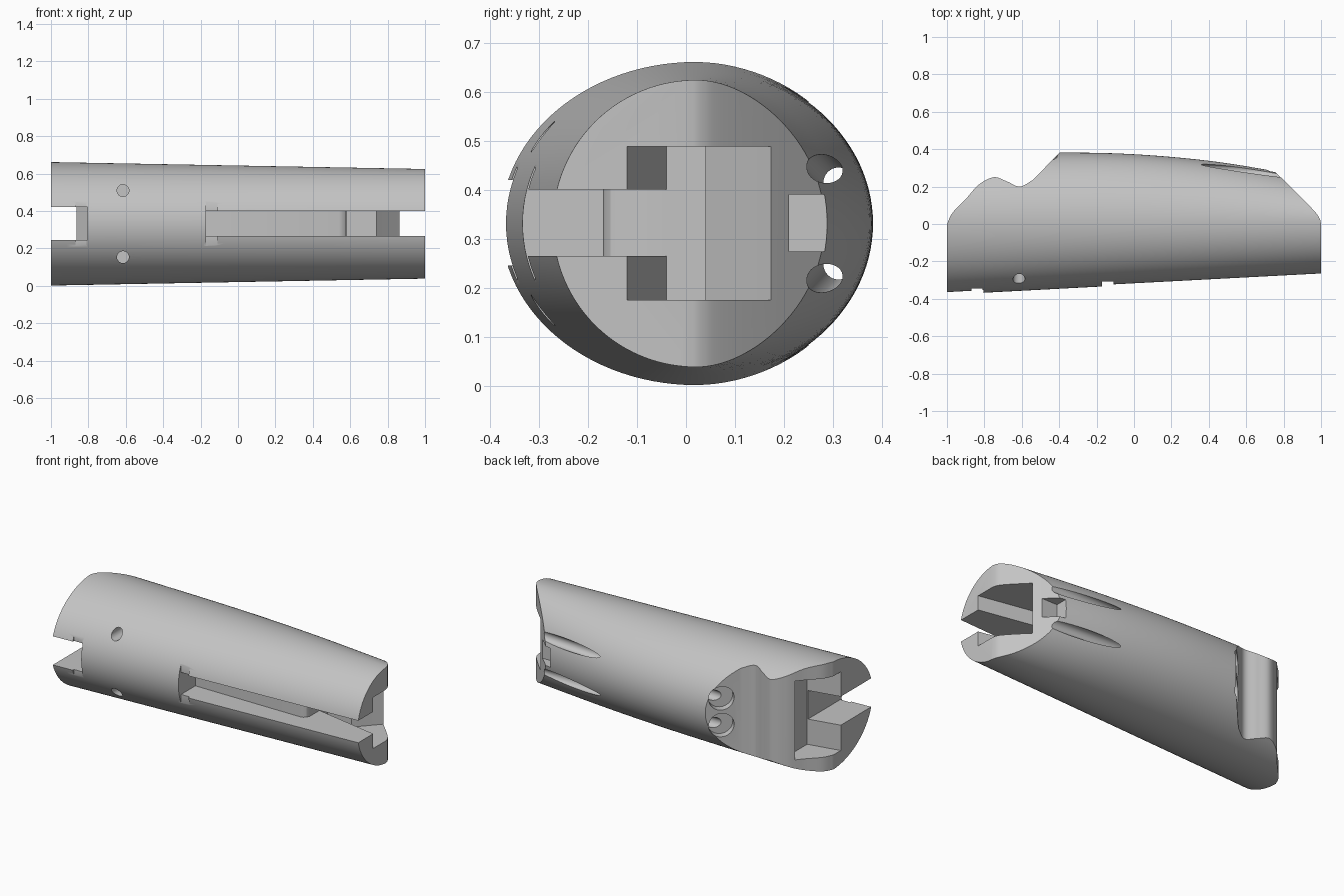
import bpy, bmesh, math
from mathutils import Vector

if "Cube" in bpy.data.objects:
    bpy.data.objects.remove(bpy.data.objects["Cube"])

MID = 0.331  # height of the centre line

grey = bpy.data.materials.new("plain grey")
grey.use_nodes = True
grey.diffuse_color = (0.55, 0.55, 0.55, 1)
grey.node_tree.nodes["Principled BSDF"].inputs["Base Color"].default_value = (0.55, 0.55, 0.55, 1)


def to_object(name, bm):
    bmesh.ops.recalc_face_normals(bm, faces=bm.faces)
    mesh = bpy.data.meshes.new(name)
    bm.to_mesh(mesh)
    bm.free()
    mesh.materials.append(grey)
    obj = bpy.data.objects.new(name, mesh)
    bpy.context.collection.objects.link(obj)
    return obj


def smooth_path(pts, steps=6):
    """Catmull-Rom curve through the points."""
    pts = [Vector(p) for p in pts]
    ext = [2 * pts[0] - pts[1]] + pts + [2 * pts[-1] - pts[-2]]
    out = []
    for a, b, c, d in zip(ext, ext[1:], ext[2:], ext[3:]):
        for i in range(steps):
            t = i / steps
            out.append(0.5 * (2 * b + (c - a) * t + (2 * a - 5 * b + 4 * c - d) * t * t
                              + (3 * b - a - 3 * c + d) * t ** 3))
    return out + [pts[-1]]


def prism(name, outline, z0, z1):
    """Plan outline extruded between two heights."""
    bm = bmesh.new()
    face = bm.faces.new([bm.verts.new((p[0], p[1], z0)) for p in outline])
    new = bmesh.ops.extrude_face_region(bm, geom=[face])["geom"]
    bmesh.ops.translate(bm, vec=(0, 0, z1 - z0),
                        verts=[v for v in new if isinstance(v, bmesh.types.BMVert)])
    return to_object(name, bm)


def block(name, x0, x1, y0, y1, z0, z1):
    return prism(name, [(x0, y0), (x1, y0), (x1, y1), (x0, y1)], z0, z1)


def rod(name, start, end, radius):
    start, end = Vector(start), Vector(end)
    bm = bmesh.new()
    bmesh.ops.create_cone(bm, cap_ends=True, segments=32, radius1=radius, radius2=radius,
                          depth=(end - start).length)
    obj = to_object(name, bm)
    obj.matrix_world = (end - start).to_track_quat("Z", "Y").to_matrix().to_4x4()
    obj.location = (start + end) / 2
    return obj


# Tapered oval body: straight at the front, bowed at the back
back_curve = smooth_path([(-1.02, 0.375), (-0.4, 0.382), (0, 0.373), (0.4, 0.338),
                          (0.75, 0.283), (1.02, 0.23)])
SIDES = 112
bm = bmesh.new()
rings = []
for x, back in back_curve:
    t = (x + 1) / 2
    front = -0.378 + 0.106 * t
    height = 0.33 - 0.037 * t
    ring = []
    for i in range(SIDES):
        a = 2 * math.pi * i / SIDES
        reach = back - 0.02 if math.cos(a) > 0 else 0.02 - front
        ring.append(bm.verts.new((x, 0.02 + reach * math.cos(a), MID + height * math.sin(a))))
    rings.append(ring)
for r, s in zip(rings, rings[1:]):
    for i in range(SIDES):
        j = (i + 1) % SIDES
        bm.faces.new((r[i], r[j], s[j], s[i]))
bm.faces.new(rings[0])
bm.faces.new(rings[-1])
body = to_object("tapered_body", bm)


def carve(cutter, operation="DIFFERENCE"):
    cutter.hide_render = True
    mod = body.modifiers.new(cutter.name, "BOOLEAN")
    mod.operation = operation
    mod.solver = "EXACT"
    mod.object = cutter
    bpy.context.view_layer.objects.active = body
    bpy.ops.object.modifier_apply(modifier=mod.name)
    bpy.data.objects.remove(cutter)


# Plan shape: wavy bevel on one end, straight bevel on the other
wave = smooth_path([(-1, 0), (-0.97, 0.06), (-0.9, 0.133), (-0.83, 0.21), (-0.75, 0.25),
                    (-0.68, 0.228), (-0.61, 0.2), (-0.54, 0.236)])
bevel = smooth_path([(0.74, 0.293), (0.88, 0.157), (0.965, 0.068), (0.992, 0.03), (1, 0)])
plan = [(-1, -0.5), *wave, (-0.4, 0.38), (-0.3, 0.5), (0.54, 0.5), *bevel, (1, -0.5)]
carve(prism("plan_shape", plan, -0.2, 0.9), "INTERSECT")

# Wedge pockets in the two ends
carve(prism("narrow_pocket", [(0.58, -0.04), (0.58, 0.04), (0.74, 0.04), (0.86, 0.17),
                              (1.1, 0.4), (1.1, -0.139), (1, -0.12)], 0.175, 0.488))
carve(prism("wide_pocket", [(-0.8, -0.03), (-0.8, 0.115), (-0.87, 0.185), (-1.1, 0.42),
                            (-1.1, -0.09), (-1, -0.07)], 0.09, 0.572))

# Slots along the front
carve(prism("long_slot", [(-0.17, -0.5), (-0.17, -0.17), (0.54, -0.17), (0.558, -0.165),
                          (0.572, -0.154), (0.58, -0.135), (0.58, 0), (1.1, 0), (1.1, -0.5)],
            0.265, 0.4))
carve(block("short_slot", -1.1, -0.805, -0.5, 0.0, 0.245, 0.42))
for x, floor in ((-0.87, -0.345), (-0.17, -0.308)):
    carve(block("cross_groove", x, x + 0.06, -0.5, floor, 0.208, 0.458))

# Notch in the straight bevel
carve(block("nut_notch", 0.72, 0.9, 0.21, 0.295, 0.274, 0.39))

# Bolt holes, mirrored about the centre line
for side in (-1, 1):
    z = MID + side * 0.082
    carve(rod("counterbore", (-0.6, 0.455, z), (-0.43, 0.285, z), 0.072))
    carve(rod("long_bolt_hole", (-0.6, 0.316, MID + side * 0.078),
              (0.85, 0.276, MID + side * 0.118), 0.031))
    z = MID + side * 0.178
    carve(rod("front_hole", (-0.615, -0.5, z), (-0.615, -0.1, z), 0.032))

bpy.ops.object.select_all(action="DESELECT")
body.select_set(True)
bpy.context.view_layer.objects.active = body
bpy.ops.object.shade_smooth_by_angle(angle=math.radians(28))
